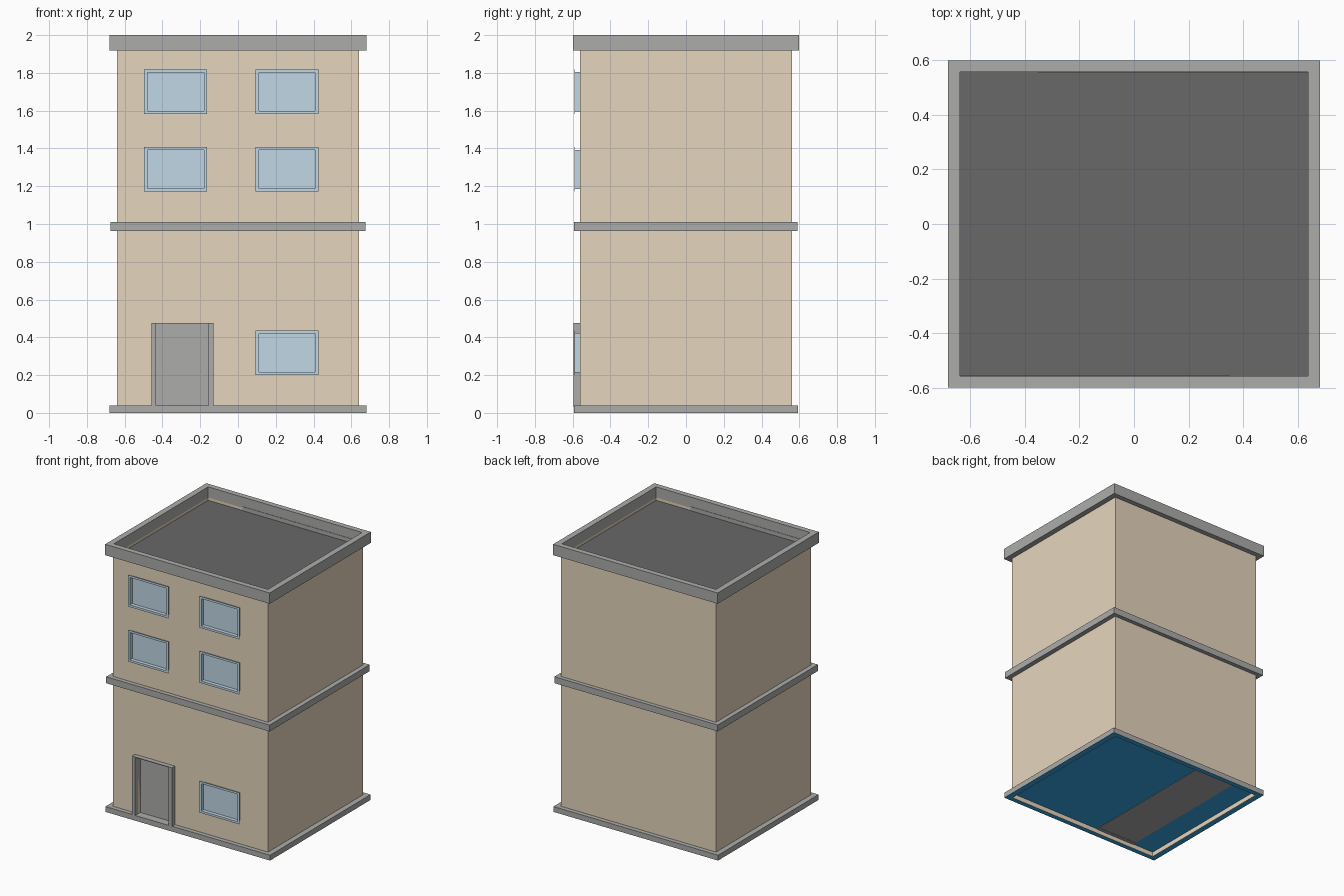
import bpy, bmesh

if "Cube" in bpy.data.objects:
    bpy.data.objects.remove(bpy.data.objects["Cube"])


def lin(c):
    c /= 255
    return c / 12.92 if c <= 0.04045 else ((c + 0.055) / 1.055) ** 2.4


def material(name, r, g, b):
    m = bpy.data.materials.new(name)
    m.diffuse_color = (lin(r), lin(g), lin(b), 1)
    m.use_nodes = True
    m.node_tree.nodes["Principled BSDF"].inputs["Base Color"].default_value = m.diffuse_color
    return m


BEIGE = material("beige_wall", 229, 213, 188)
GREY = material("grey_trim", 172, 172, 170)
DARK = material("dark_roof", 104, 104, 104)
GLASS = material("pale_blue_glass", 193, 215, 229)
BLUE = material("blue_underside", 54, 170, 235)


def finish(name, bm, mat):
    bmesh.ops.recalc_face_normals(bm, faces=bm.faces)
    me = bpy.data.meshes.new(name)
    bm.to_mesh(me)
    bm.free()
    me.materials.append(mat)
    ob = bpy.data.objects.new(name, me)
    bpy.context.collection.objects.link(ob)
    return ob


def box(name, x, y, z, mat):
    bm = bmesh.new()
    bmesh.ops.create_cube(bm, size=1)
    for v in bm.verts:
        v.co = [r[0] + (c + 0.5) * (r[1] - r[0]) for c, r in zip(v.co, (x, y, z))]
    return finish(name, bm, mat)


def ring(name, outer, inner, d, mat, upright=False):
    """Rectangular frame between two rectangles (a0, a1, b0, b1), extruded over d."""
    bm = bmesh.new()

    def loop(r, t):
        pts = [(r[0], r[2]), (r[1], r[2]), (r[1], r[3]), (r[0], r[3])]
        return [bm.verts.new((a, t, b) if upright else (a, b, t)) for a, b in pts]
    loops = [loop(outer, d[0]), loop(outer, d[1]), loop(inner, d[1]), loop(inner, d[0])]
    for k in range(4):
        p, q = loops[k], loops[(k + 1) % 4]
        for i in range(4):
            j = (i + 1) % 4
            bm.faces.new((p[i], p[j], q[j], q[i]))
    return finish(name, bm, mat)


# Walls, with the roof pit, the hollow underside and the doorway cut out
walls = box("walls", (-0.64, 0.64), (-0.56, 0.56), (0.0, 1.92), BEIGE)
hx, hy = (-0.636, 0.636), (-0.556, 0.556)
cutters = [box("roof_cutter", hx, hy, (1.895, 2.1), BEIGE),
           box("base_cutter", hx, hy, (-0.1, 0.036), BEIGE),
           box("door_cutter", (-0.433, -0.157), (-0.7, -0.53), (0.04, 0.472), BEIGE)]
for c in cutters:
    c.hide_render = True
    mod = walls.modifiers.new("cut", 'BOOLEAN')
    mod.operation = 'DIFFERENCE'
    mod.solver = 'EXACT'
    mod.object = c
bpy.context.view_layer.update()
cut_mesh = bpy.data.meshes.new_from_object(
    walls.evaluated_get(bpy.context.evaluated_depsgraph_get()))
walls.modifiers.clear()
walls.data = cut_mesh
for c in cutters:
    bpy.data.objects.remove(c)

# Flat roof and the trim bands around the building
box("roof", hx, hy, (1.894, 1.9), DARK)
hole = hx + hy
ring("parapet", (-0.68, 0.68, -0.597, 0.597), hole, (1.919, 2.0), GREY)
ring("middle_band", (-0.675, 0.675, -0.592, 0.59), hole, (0.962, 1.01), GREY)
base = ring("base_band", (-0.68, 0.68, -0.593, 0.593), hole, (0.0, 0.04), GREY)
base.data.materials.append(BLUE)
for f in base.data.polygons:
    if f.normal.z < -0.5:
        f.material_index = 1
    elif abs(f.center.x) < 0.638 and abs(f.center.y) < 0.558:
        # inner faces of the base show the wall colour
        if len(base.data.materials) < 3:
            base.data.materials.append(BEIGE)
        f.material_index = 2

# Grey lining on part of the inner parapet
for s in (-1, 1):
    box("parapet_lining", sorted((-0.35 * s, 0.636 * s)), sorted((0.553 * s, 0.557 * s)),
        (1.9, 1.93), GREY)

# Hollow underside: blue ceiling with a grey strip behind the door
box("underside", hx, hy, (0.034, 0.037), BLUE)
box("underside_door_strip", (-0.46, -0.13), hy, (0.032, 0.035), GREY)

# Door: recessed panel, lining and projecting frame
box("door_panel", (-0.433, -0.157), (-0.535, -0.528), (0.04, 0.472), GREY)
ring("door_frame", (-0.459, -0.129, 0.03, 0.477), (-0.433, -0.157, 0.04, 0.472),
     (-0.595, -0.53), GREY, upright=True)

# Windows: thin front surround, lining back to the wall and set-back glass
for x, z in [(-0.33, 1.7), (0.259, 1.7), (-0.33, 1.289), (0.259, 1.289),
             (0.259, 0.319)]:
    def rect(w, h):
        return (x - w, x + w, z - h, z + h)
    ring("window_surround", rect(0.167, 0.118), rect(0.149, 0.102), (-0.59, -0.588),
         GLASS, upright=True)
    ring("window_lining", rect(0.151, 0.104), rect(0.149, 0.102), (-0.589, -0.555),
         GLASS, upright=True)
    box("window_glass", (x - 0.15, x + 0.15), (-0.563, -0.555), (z - 0.103, z + 0.103), GLASS)
